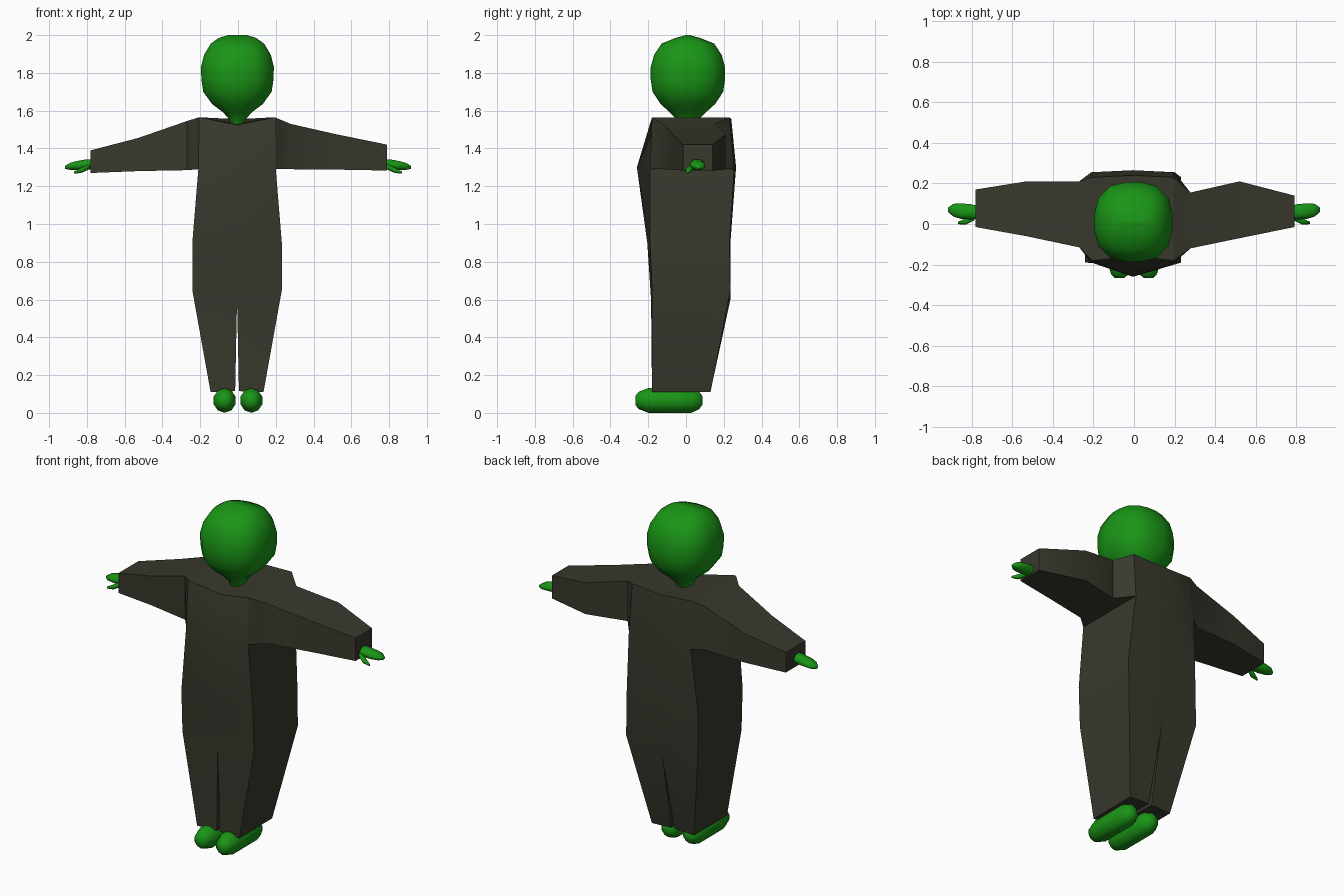
import bpy, bmesh
from math import cos, sin, tau

if "Cube" in bpy.data.objects:
    bpy.data.objects.remove(bpy.data.objects["Cube"])


def material(name, rgb):
    m = bpy.data.materials.new(name)
    m.diffuse_color = (*rgb, 1)
    m.use_nodes = True
    m.node_tree.nodes["Principled BSDF"].inputs["Base Color"].default_value = m.diffuse_color
    return m


GREEN = material("green skin", (0.01, 0.3, 0.008))
CLOTH = material("dark cloth", (0.04, 0.04, 0.027))


def skin(bm, rings, skip=(), caps=(True, True)):
    """Join consecutive rings of points with quads; skip holds (level, side) pairs left open."""
    vs = [[bm.verts.new(p) for p in r] for r in rings]
    n = len(rings[0])
    for i in range(len(vs) - 1):
        for j in range(n):
            if (i, j) not in skip:
                k = (j + 1) % n
                bm.faces.new((vs[i][j], vs[i][k], vs[i + 1][k], vs[i + 1][j]))
    for cap, ring in zip(caps, (vs[0], vs[-1])):
        if cap:
            bm.faces.new(ring)


def finish(bm, name, mat, angle):
    bmesh.ops.remove_doubles(bm, verts=bm.verts, dist=0.0005)
    bmesh.ops.recalc_face_normals(bm, faces=bm.faces)
    me = bpy.data.meshes.new(name)
    bm.to_mesh(me)
    bm.free()
    me.materials.append(mat)
    ob = bpy.data.objects.new(name, me)
    bpy.context.collection.objects.link(ob)
    bpy.ops.object.select_all(action='DESELECT')
    bpy.context.view_layer.objects.active = ob
    ob.select_set(True)
    bpy.ops.object.shade_smooth_by_angle(angle=angle)


def oval(n, a, b, power=2.0):
    """Points of a rounded-square oval with half sizes a and b."""
    pts = []
    for i in range(n):
        c, s = cos(tau * (i + .5) / n), sin(tau * (i + .5) / n)
        r = (abs(c) ** power + abs(s) ** power) ** (-1 / power)
        pts.append((a * r * c, b * r * s))
    return pts


# Robe: torso, legs and sleeves welded into one garment
bm = bmesh.new()
CX = -0.005
# z, half width, front side y, front middle y, back side y, back middle y, middle z
levels = [(1.565, .20, -.18, -.16, .23, .24, 1.525),
          (1.29, .205, -.19, -.26, .255, .265, 1.30),
          (0.90, .237, -.19, -.205, .23, .235, 0.90),
          (0.65, .237, -.18, -.185, .235, .235, 0.60)]
torso = []
for z, w, yf, ycf, yb, ycb, zc in levels:
    zb = 1.555 if z > 1.5 else zc
    torso.append([(CX - w, yf, z), (CX, ycf, zc), (CX + w, yf, z),
                  (CX + w, yb, z), (CX, ycb, zb), (CX - w, yb, z)])
skin(bm, torso, skip={(0, 2), (0, 5)}, caps=(False, False))

# Sunken shoulder top around the neck
mid = bm.verts.new((CX, 0.01, 1.53))
top = [bm.verts.new(p) for p in torso[0]]
for i in range(6):
    bm.faces.new((mid, top[i], top[(i + 1) % 6]))

# Legs
hip = torso[3]
for s, a, b in ((-1, 0, 5), (1, 2, 3)):
    inner, outer = CX + s * .01, CX + s * .14
    skin(bm, [[hip[a], hip[b], hip[4], hip[1]],
              [(outer, -.18, .11), (outer, .13, .11), (inner, .13, .115), (inner, -.18, .115)]],
         caps=(False, True))

# Sleeves: x, front y, back y, bottom z, top z
sleeves = [((0, 5), [(-.27, -.115, .21, 1.285, 1.545), (-.53, -.06, .21, 1.28, 1.455),
                     (-.78, -.015, .17, 1.27, 1.39)]),
           ((2, 3), [(.278, -.12, .155, 1.29, 1.53), (.52, -.07, .21, 1.288, 1.475),
                     (.79, -.015, .14, 1.283, 1.42)])]
for (a, b), secs in sleeves:
    rings = [[torso[0][a], torso[0][b], torso[1][b], torso[1][a]]]
    rings += [[(x, f, t), (x, k, t), (x, k, u), (x, f, u)] for x, f, k, u, t in secs]
    skin(bm, rings, caps=(False, True))
finish(bm, "robe", CLOTH, 0.5)

# Head and neck: z, half width, half depth
bm = bmesh.new()
profile = [(1.51, .03, .05), (1.555, .045, .06), (1.59, .075, .095), (1.635, .135, .145),
           (1.70, .182, .188), (1.765, .192, .198), (1.83, .194, .198), (1.895, .178, .18),
           (1.955, .142, .14), (1.985, .10, .065), (2.0, .05, .01)]
skin(bm, [[(x - .003, y + .01, z) for x, y in oval(16, a, b, 2.6)] for z, a, b in profile])
finish(bm, "head", GREEN, 1.2)

# Feet and hands on both sides
foot = [(-.267, .025), (-.25, .045), (-.20, .064), (.03, .064), (.07, .045), (.087, .022)]
palm = [(.75, .055, 1.315, .03, .028), (.80, .06, 1.315, .04, .03), (.85, .063, 1.31, .042, .026),
        (.89, .068, 1.305, .034, .02), (.916, .07, 1.30, .012, .008)]
thumb = [(.785, .035, 1.305, .017, .016), (.83, .012, 1.284, .017, .015),
         (.868, .005, 1.272, .006, .006)]
for s, side in ((-1, "left"), (1, "right")):
    bm = bmesh.new()
    skin(bm, [[(s * .071 + x, y, .066 + z) for x, z in oval(10, r * .95, r * 1.02)]
              for y, r in foot])
    finish(bm, side + "_foot", GREEN, 1.2)
    bm = bmesh.new()
    for part in (palm, thumb):
        skin(bm, [[(s * x, cy + y, cz + z) for y, z in oval(8, ry, rz)]
                  for x, cy, cz, ry, rz in part])
    finish(bm, side + "_hand", GREEN, 1.2)
